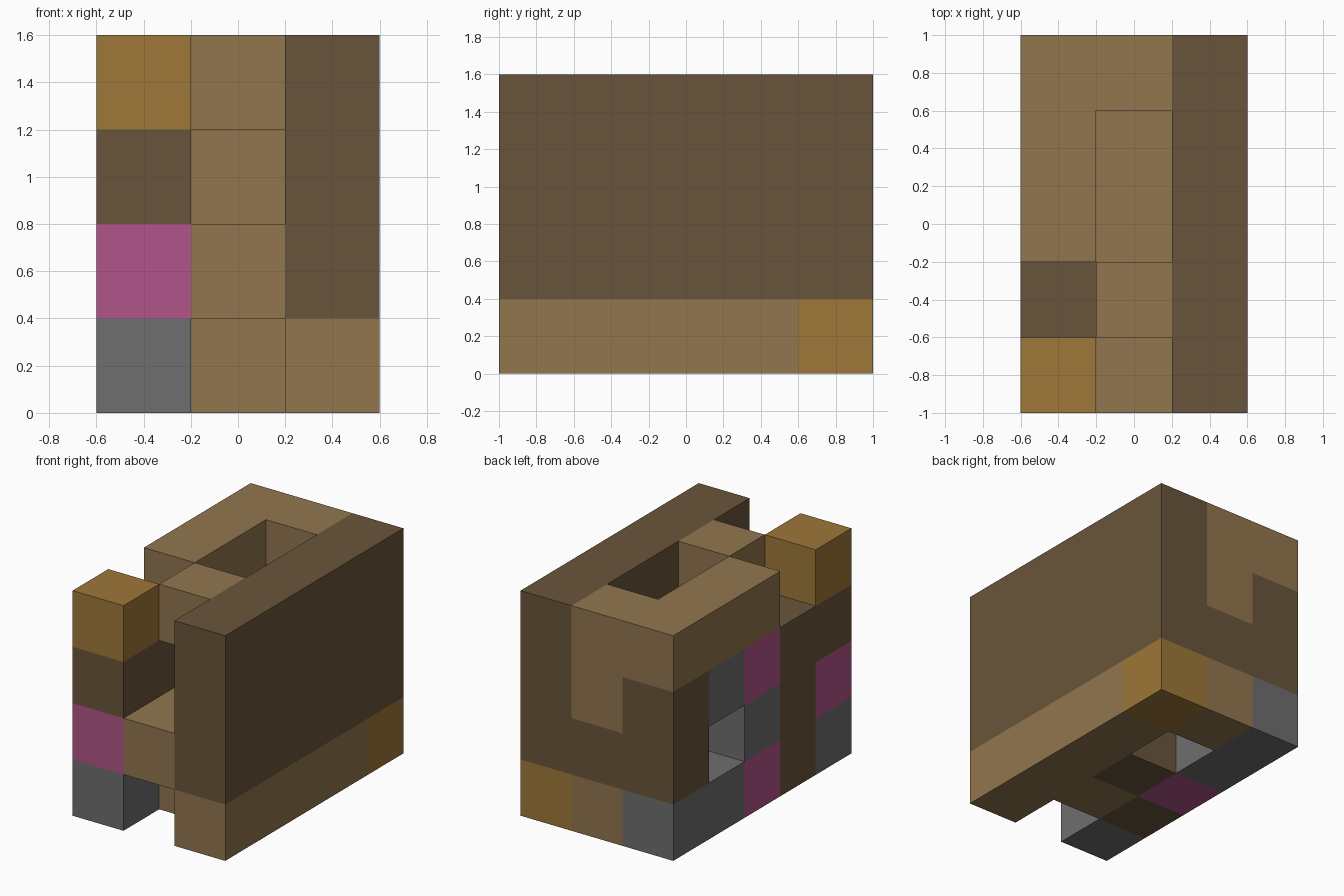
import bpy, bmesh
from itertools import product
from mathutils import Vector

CELL = 0.4
SIZE = Vector((3, 5, 4))

cube = bpy.data.objects.get("Cube")
if cube:
    bpy.data.objects.remove(cube, do_unlink=True)


def material(name, rgb):
    mat = bpy.data.materials.new(name)
    mat.use_nodes = True
    mat.diffuse_color = (*rgb, 1)
    bsdf = next(n for n in mat.node_tree.nodes if n.type == 'BSDF_PRINCIPLED')
    bsdf.inputs["Base Color"].default_value = (*rgb, 1)
    return mat


tan = material("tan", (0.283, 0.181, 0.077))
brown = material("dark_brown", (0.141, 0.091, 0.043))
ochre = material("ochre", (0.342, 0.184, 0.040))
pink = material("pink", (0.434, 0.091, 0.246))
grey = material("grey", (0.156, 0.156, 0.156))


def box(first, last=None):
    """All grid cells from the first to the last, both included."""
    last = last or first
    return set(product(*(range(a, b + 1) for a, b in zip(first, last))))


# Each part is a group of cells: x from right to left, y to the back, z up
parts = [
    # Left wall and its base
    ("left_wall", brown, box((2, 0, 1), (2, 4, 3))),
    ("left_base", tan, box((2, 0, 0), (2, 3, 0))),
    ("back_corner_block", ochre, box((2, 4, 0))),
    # Front tower
    ("tower_foot", grey, box((0, 0, 0))),
    ("tower_block", pink, box((0, 0, 1))),
    ("tower_post", brown, box((0, 0, 2)) | box((0, 1, 0), (0, 1, 2))),
    ("tower_cap", ochre, box((0, 0, 3))),
    # Middle beam, bridge and supports
    ("middle_beam", tan, box((1, 0, 1), (1, 3, 1)) | box((1, 1, 0))),
    ("bridge", tan, box((1, 1, 3))),
    ("middle_foot", brown, box((1, 2, 0))),
    # Back wall and top rail
    ("top_rail", tan, box((0, 2, 3), (0, 4, 3)) | box((1, 4, 2), (1, 4, 3))),
    ("back_wall", brown, box((0, 4, 1), (1, 4, 1)) | box((0, 4, 2))),
    ("back_foot", tan, box((1, 4, 0))),
    # Right side around the window
    ("side_base", grey, box((0, 3, 0), (0, 4, 0))),
    ("side_lintel", grey, box((0, 3, 2))),
    ("side_core", grey, box((0, 2, 1))),
    ("side_lower_block", pink, box((0, 2, 0))),
    ("side_upper_block", pink, box((0, 2, 2))),
]
filled = set().union(*(cells for _, _, cells in parts))


def add_part(name, mat, cells):
    """Outer skin of a group of cells, merged into large flat faces."""
    bm = bmesh.new()
    for cell in sorted(cells):
        for axis, side in product(range(3), (-1, 1)):
            normal = Vector((0, 0, 0))
            normal[axis] = side
            if tuple(int(c) for c in Vector(cell) + normal) in filled:
                continue
            u = Vector((0, 0, 0))
            u[(axis + 1) % 3] = 0.5
            v = normal.cross(u)
            mid = Vector(cell) + Vector((0.5, 0.5, 0.5)) + normal / 2
            corners = (mid - u - v, mid + u - v, mid + u + v, mid - u + v)
            shift = Vector((SIZE.x / 2, SIZE.y / 2, 0))
            bm.faces.new([bm.verts.new((c - shift) * CELL) for c in corners])
    bmesh.ops.remove_doubles(bm, verts=bm.verts, dist=0.001)
    bmesh.ops.dissolve_limit(bm, angle_limit=0.01, verts=bm.verts, edges=bm.edges)
    mesh = bpy.data.meshes.new(name)
    bm.to_mesh(mesh)
    bm.free()
    mesh.materials.append(mat)
    bpy.context.collection.objects.link(bpy.data.objects.new(name, mesh))


for part in parts:
    add_part(*part)
